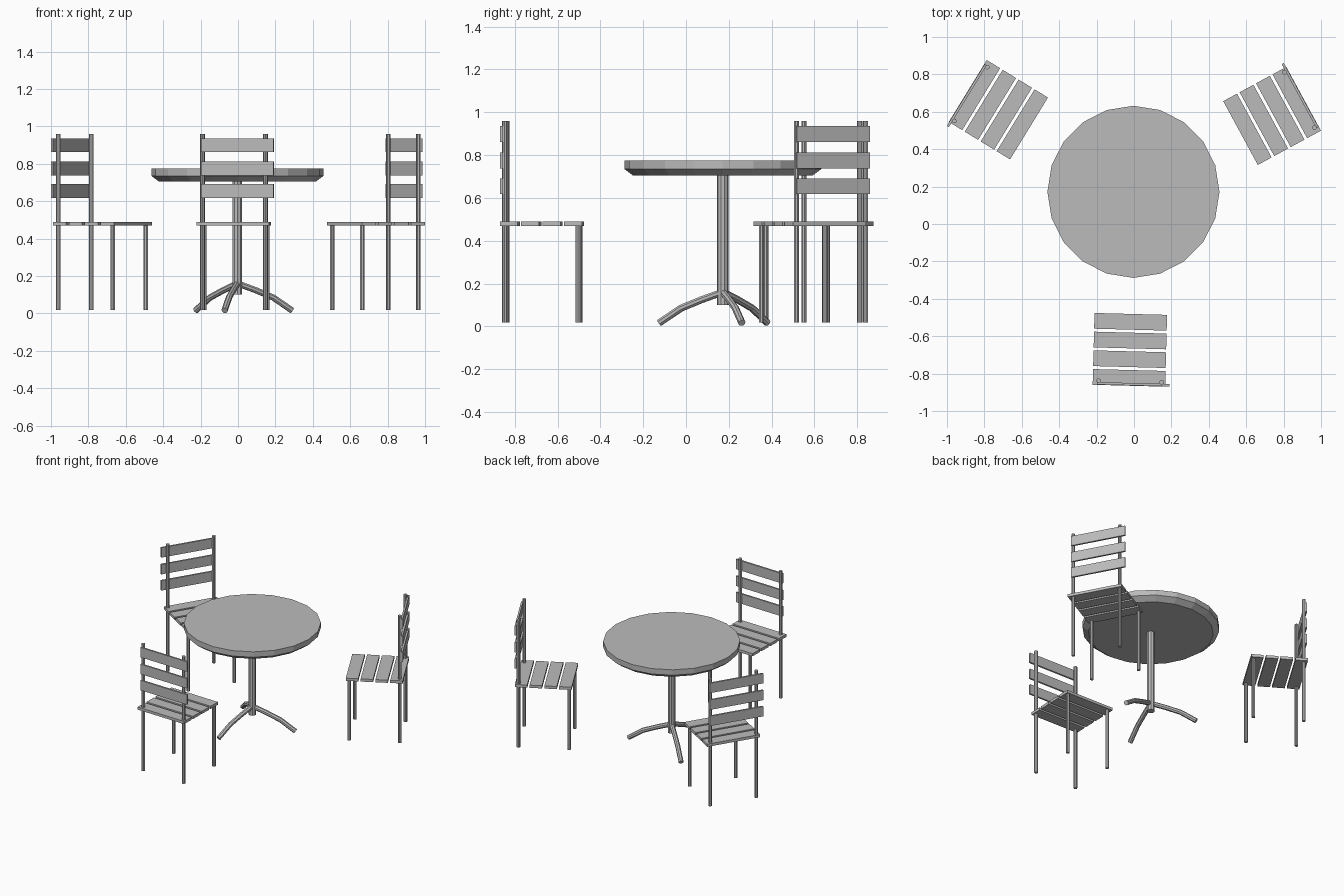
import bpy, bmesh, math
from mathutils import Matrix, Vector

cube = bpy.data.objects.get("Cube")
if cube:
    bpy.data.objects.remove(cube)

grey = bpy.data.materials.new("light_grey")
grey.use_nodes = True
COLOR = (0.5, 0.5, 0.5, 1)
grey.diffuse_color = COLOR
grey.node_tree.nodes["Principled BSDF"].inputs["Base Color"].default_value = COLOR

CENTRE = Matrix.Translation((-0.003, 0.172, 0))


def finish(name, bm, matrix):
    mesh = bpy.data.meshes.new(name)
    bmesh.ops.recalc_face_normals(bm, faces=bm.faces)
    bm.to_mesh(mesh)
    bm.free()
    mesh.materials.append(grey)
    obj = bpy.data.objects.new(name, mesh)
    obj.matrix_world = matrix
    bpy.context.collection.objects.link(obj)


def board(name, low, high, matrix):
    low, high = Vector(low), Vector(high)
    bm = bmesh.new()
    place = Matrix.Translation((low + high) / 2) @ Matrix.Diagonal((*(high - low), 1))
    bmesh.ops.create_cube(bm, size=1, matrix=place)
    finish(name, bm, matrix)


def cylinder(name, x, y, z0, z1, r0, r1, sides, matrix):
    bm = bmesh.new()
    bmesh.ops.create_cone(bm, cap_ends=True, segments=sides, radius1=r0, radius2=r1,
                          depth=z1 - z0, matrix=Matrix.Translation((x, y, (z0 + z1) / 2)))
    finish(name, bm, matrix)


def tube(name, path, radius, sides, matrix):
    """Tube along a path of (distance, height) points in the xz plane."""
    bm = bmesh.new()
    points = [Vector((d, 0, z)) for d, z in path]
    rings = []
    for i, p in enumerate(points):
        along = (points[min(i + 1, len(points) - 1)] - points[max(i - 1, 0)]).normalized()
        up = Vector((-along.z, 0, along.x))
        ring = []
        for k in range(sides):
            a = math.tau * (k + 0.5) / sides
            ring.append(bm.verts.new(p + radius * (Vector((0, math.cos(a), 0)) + up * math.sin(a))))
        rings.append(ring)
    for a, b in zip(rings, rings[1:]):
        for k in range(sides):
            n = (k + 1) % sides
            bm.faces.new((a[k], a[n], b[n], b[k]))
    bm.faces.new(rings[0])
    bm.faces.new(rings[-1])
    finish(name, bm, matrix)


# Table: round top with a tapered underside, and a central column
cylinder("table_top", 0, 0, 0.735, 0.775, 0.46, 0.46, 20, CENTRE)
cylinder("table_underside", 0, 0, 0.705, 0.735, 0.42, 0.46, 20, CENTRE)
cylinder("table_column", 0, 0, 0.1, 0.706, 0.027, 0.027, 10, CENTRE)

# Three bent feet around the column
for i in range(3):
    turn = CENTRE @ Matrix.Rotation(math.radians(17 + 120 * i), 4, "Z")
    tube(f"table_foot_{i + 1}", [(0, 0.16), (0.1, 0.125), (0.2, 0.085), (0.305, 0.016)],
         0.017, 8, turn)

# Three identical chairs facing the table
for i in range(3):
    n = i + 1
    turn = CENTRE @ Matrix.Rotation(math.radians(-1.5 + 120 * i), 4, "Z")
    for s in range(4):
        y = -1.037 + 0.1 * s
        board(f"chair_{n}_seat_slat_{s + 1}", (-0.191, y, 0.469), (0.197, y + 0.084, 0.489), turn)
    for s, z in enumerate((0.618, 0.738, 0.862)):
        board(f"chair_{n}_back_slat_{s + 1}", (-0.168, -1.035, z), (0.221, -1.022, z + 0.073), turn)
    for side, x in (("right", 0.177), ("left", -0.16)):
        cylinder(f"chair_{n}_{side}_back_post", x, -1.014, 0.018, 0.958, 0.0125, 0.0125, 8, turn)
        cylinder(f"chair_{n}_{side}_front_leg", x, -0.672, 0.018, 0.47, 0.0125, 0.0125, 8, turn)
